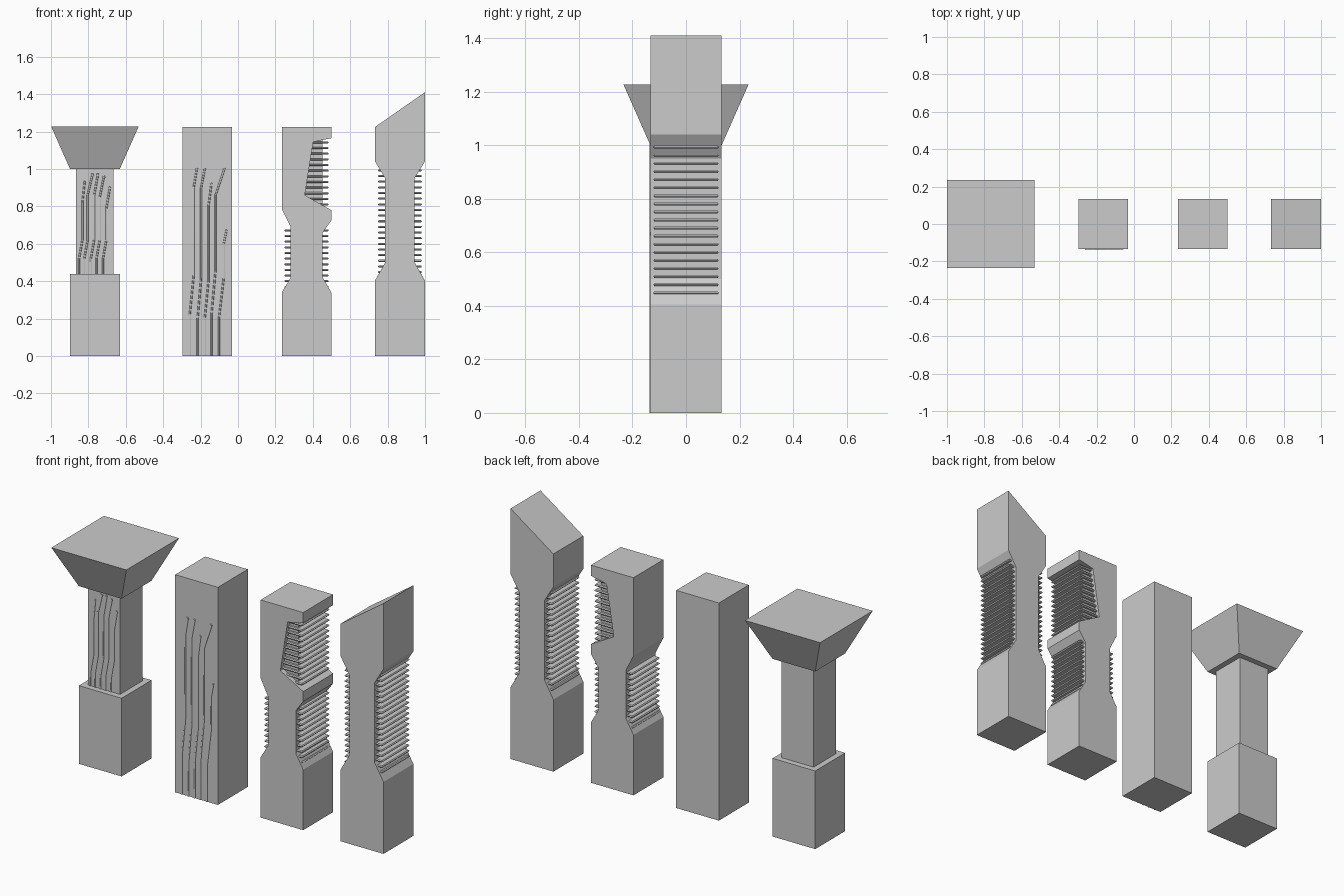
import bpy, bmesh
from mathutils import Vector

if "Cube" in bpy.data.objects:
    bpy.data.objects.remove(bpy.data.objects["Cube"])

H = 0.133  # pillar half width


def finish(bm, name):
    bmesh.ops.recalc_face_normals(bm, faces=bm.faces)
    me = bpy.data.meshes.new(name)
    bm.to_mesh(me)
    bm.free()
    ob = bpy.data.objects.new(name, me)
    bpy.context.collection.objects.link(ob)
    return ob


def add_frustum(bm, x0, x1, y, z0, z1, grow=0.0):
    lo = [bm.verts.new((a, b, z0)) for a, b in ((x0, -y), (x1, -y), (x1, y), (x0, y))]
    g = grow
    hi = [bm.verts.new((a, b, z1)) for a, b in
          ((x0 - g, -y - g), (x1 + g, -y - g), (x1 + g, y + g), (x0 - g, y + g))]
    bm.faces.new(lo[::-1])
    bm.faces.new(hi)
    for i in range(4):
        j = (i + 1) % 4
        bm.faces.new((lo[i], lo[j], hi[j], hi[i]))


def block(name, x0, x1, y, z0, z1, grow=0.0):
    bm = bmesh.new()
    add_frustum(bm, x0, x1, y, z0, z1, grow)
    return finish(bm, name)


def extruded(name, profile):
    # side profile in x, z pushed through the pillar depth
    bm = bmesh.new()
    f = bm.faces.new([bm.verts.new((x, -H, z)) for x, z in profile])
    r = bmesh.ops.extrude_face_region(bm, geom=[f])
    vs = [v for v in r["geom"] if isinstance(v, bmesh.types.BMVert)]
    bmesh.ops.translate(bm, verts=vs, vec=(0, 2 * H, 0))
    return finish(bm, name)


def fins(name, x0, x1, z0, count, step=0.0302, y=0.122, t=0.0055):
    # stack of thin plates with pointed rims
    bm = bmesh.new()
    for i in range(count):
        z = z0 + i * step
        c = 0.004
        add_frustum(bm, x0 + c, x1 - c, y - c, z - t, z, c)
        add_frustum(bm, x0, x1, y, z, z + t, -c)
    return finish(bm, name)


def wires(name, paths, y):
    # thin surface cables, each ending in a small bead
    cu = bpy.data.curves.new(name, 'CURVE')
    cu.dimensions = '3D'
    cu.bevel_depth = 0.0055
    cu.bevel_resolution = 1
    cu.use_fill_caps = True
    for path in paths:
        sp = cu.splines.new('POLY')
        sp.points.add(len(path) - 1)
        for p, (x, z) in zip(sp.points, path):
            p.co = (x, y, z, 1)
    ob = bpy.data.objects.new(name, cu)
    bpy.context.collection.objects.link(ob)
    bm = bmesh.new()
    for path in paths:
        r = bmesh.ops.create_icosphere(bm, subdivisions=1, radius=0.01)
        bmesh.ops.translate(bm, verts=r["verts"],
                            vec=Vector((path[-1][0], y + 0.004, path[-1][1])))
    finish(bm, name + "_beads")


# Pillar with flared capital
cx = -0.765
block("capital_pillar_base", cx - H, cx + H, H, 0, 0.44)
block("capital_pillar_shaft", cx - 0.1, cx + 0.1, 0.1, 0.44, 1.0)
block("capital_pillar_top", cx - H, cx + H, H, 1.0, 1.228, 0.101)
shaft_paths = []
for xb, xt, zt in ((-0.85, -0.82, 0.93), (-0.822, -0.778, 0.97), (-0.787, -0.749, 0.97),
                   (-0.757, -0.717, 0.96), (-0.722, -0.685, 0.90)):
    xm = xb + 0.018
    shaft_paths.append([(xb, 0.44), (xb, 0.52), (xm, 0.62), (xm, zt - 0.11), (xt, zt)])
wires("shaft_wires", shaft_paths, -0.099)

# Plain pillar with wires
block("plain_pillar", -0.298, -0.032, H, 0, 1.225)
wires("pillar_wires", [
    [(-0.258, 0), (-0.258, 0.22), (-0.237, 0.43), (-0.237, 0.90), (-0.220, 1.0)],
    [(-0.216, 0), (-0.216, 0.20), (-0.197, 0.42), (-0.197, 0.90), (-0.178, 1.0)],
    [(-0.178, 0), (-0.178, 0.20), (-0.158, 0.40), (-0.158, 0.80), (-0.142, 0.92)],
    [(-0.142, 0), (-0.142, 0.22), (-0.120, 0.46), (-0.120, 0.86), (-0.073, 1.0)],
    [(-0.102, 0), (-0.102, 0.20), (-0.076, 0.42), (-0.076, 0.60), (-0.062, 0.67)],
], -0.132)

# Notched pillar
extruded("notched_pillar", [
    (0.234, 0), (0.499, 0), (0.499, 0.34), (0.453, 0.42), (0.453, 0.66), (0.499, 0.725),
    (0.499, 0.78), (0.357, 0.86), (0.402, 1.145), (0.499, 1.165), (0.499, 1.225),
    (0.234, 1.225), (0.234, 0.785), (0.282, 0.69), (0.282, 0.42), (0.234, 0.34)])
block("notch_core", 0.33, 0.453, 0.107, 0.79, 1.17)
fins("notch_fins", 0.34, 0.485, 0.81, 12)
fins("waist_fins", 0.248, 0.485, 0.37, 11)

# Slant-topped pillar
extruded("slanted_pillar", [
    (0.733, 0), (0.999, 0), (0.999, 0.405), (0.944, 0.5), (0.944, 0.95), (0.999, 1.04),
    (0.999, 1.41), (0.733, 1.225), (0.733, 1.04), (0.787, 0.95), (0.787, 0.5), (0.733, 0.405)])
fins("slanted_pillar_fins", 0.748, 0.983, 0.449, 19)
